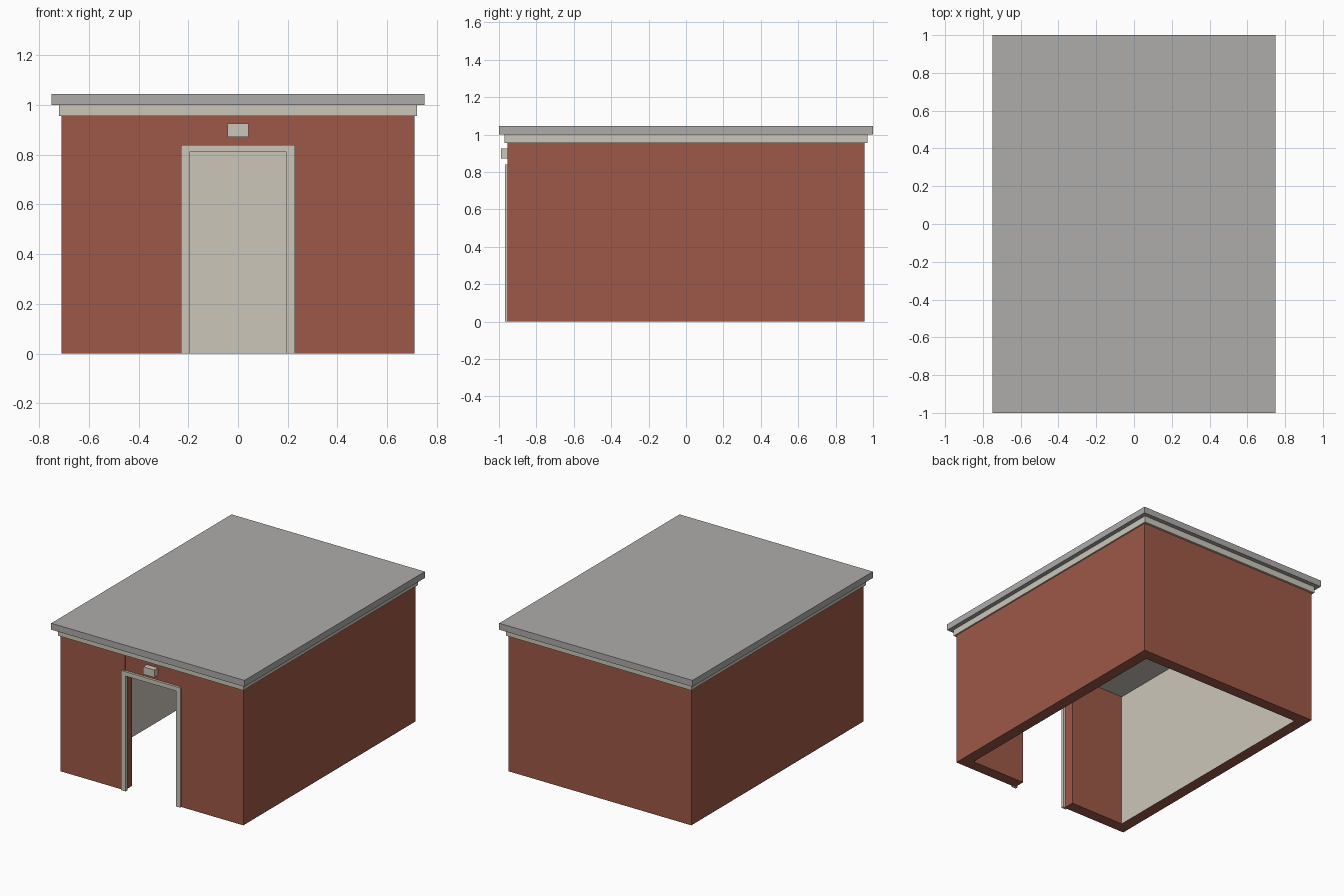
import bpy
import bmesh
from mathutils import Vector

cube = bpy.data.objects.get("Cube")
if cube:
    bpy.data.objects.remove(cube, do_unlink=True)


def linear(c):
    c /= 255
    return c / 12.92 if c <= 0.04045 else ((c + 0.055) / 1.055) ** 2.4


def material(name, rgb):
    m = bpy.data.materials.new(name)
    m.use_nodes = True
    colour = [linear(c) for c in rgb] + [1]
    m.diffuse_color = colour
    m.node_tree.nodes["Principled BSDF"].inputs["Base Color"].default_value = colour
    return m


brick = material("red brick", (158, 88, 71))
cream = material("cream paint", (203, 198, 186))
grey = material("roof grey", (174, 172, 170))


def prism(name, outline, direction, mats, rule=None):
    """Extrude a flat outline into a solid, colouring faces by an optional rule."""
    bm = bmesh.new()
    face = bm.faces.new([bm.verts.new(p) for p in outline])
    new = bmesh.ops.extrude_face_region(bm, geom=[face], use_keep_orig=True)["geom"]
    verts = [v for v in new if isinstance(v, bmesh.types.BMVert)]
    bmesh.ops.translate(bm, verts=verts, vec=Vector(direction))
    bmesh.ops.recalc_face_normals(bm, faces=bm.faces[:])
    for f in bm.faces:
        f.material_index = 1 if rule and rule(f) else 0
    mesh = bpy.data.meshes.new(name)
    bm.to_mesh(mesh)
    bm.free()
    for m in mats:
        mesh.materials.append(m)
    obj = bpy.data.objects.new(name, mesh)
    bpy.context.collection.objects.link(obj)
    return obj


def box(name, x, y0, y1, z0, z1, mat):
    outline = [(-x, y0, z0), (x, y0, z0), (x, y1, z0), (-x, y1, z0)]
    return prism(name, outline, (0, 0, z1 - z0), [mat])


def mirrored(half):
    return half + [(-x, y) for x, y in reversed(half)]


# Main dimensions
W, D, T = 0.71, 0.955, 0.08
DOOR, WALL_TOP, DOOR_TOP = 0.21, 0.955, 0.825


# Walls: one floor plan, open at the doorway, painted inside on sides and back
def painted(f):
    c = f.calc_center_median()
    return abs(f.normal.z) < 0.5 and abs(c.x) < W - T / 2 and -0.8 < c.y < D - T / 2


plan = mirrored([(DOOR, T - D), (DOOR, -D), (W, -D), (W, D)])
inner = mirrored([(W - T, D - T), (W - T, T - D)])
half_inner = [(-W + T, T - D), (-W + T, D - T), (W - T, D - T), (W - T, T - D)]
prism("walls", [(x, y, 0) for x, y in plan + half_inner], (0, 0, WALL_TOP),
      [brick, cream], painted)

# Lintel above the door, set slightly back
box("lintel", DOOR, -D + 0.005, T - D, DOOR_TOP, WALL_TOP, brick)

# Door surround
surround = mirrored([(0.195, 0), (0.23, 0), (0.23, 0.84)])
opening = [(-0.195, 0.81), (0.195, 0.81)]
prism("door_frame", [(x, -0.967, z) for x, z in surround + opening], (0, 0.02, 0), [cream])

# Lamp over the door
box("door_lamp", 0.043, -0.99, -0.945, 0.872, 0.925, cream)

# Cornice and roof slab
box("cornice", 0.72, -0.97, 0.97, WALL_TOP, 1.0, cream)
box("roof_slab", 0.75, -1.0, 1.0, 1.0, 1.045, grey)
